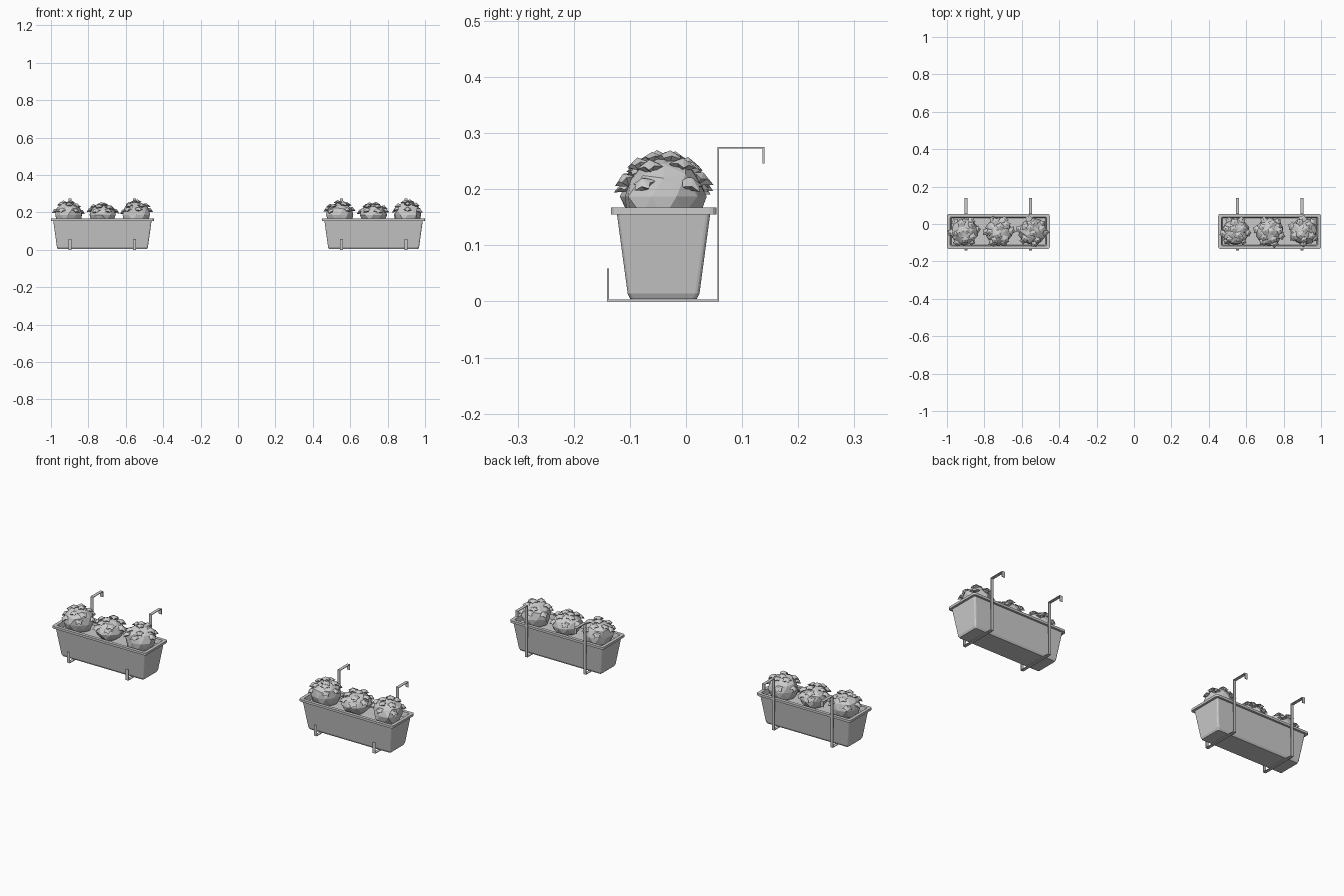
import bpy, bmesh, math, random
from mathutils import Vector, Matrix

random.seed(4)
cube = bpy.data.objects.get("Cube")
if cube:
    bpy.data.objects.remove(cube, do_unlink=True)

grey = bpy.data.materials.new("plain grey")
grey.use_nodes = True
grey.diffuse_color = (0.6, 0.6, 0.6, 1)
grey.node_tree.nodes["Principled BSDF"].inputs["Base Color"].default_value = (0.6, 0.6, 0.6, 1)

MID_Y = -0.04


def finish(name, bm, location):
    bmesh.ops.recalc_face_normals(bm, faces=bm.faces)
    mesh = bpy.data.meshes.new(name)
    bm.to_mesh(mesh)
    bm.free()
    mesh.materials.append(grey)
    obj = bpy.data.objects.new(name, mesh)
    obj.location = location
    bpy.context.collection.objects.link(obj)
    return obj


def rounded_ring(bm, hx, hy, z, r):
    """Rectangle with rounded corners, as a loop of vertices."""
    ring = []
    for corner, (sx, sy) in enumerate([(1, 1), (-1, 1), (-1, -1), (1, -1)]):
        for step in range(4):
            a = math.pi / 2 * (corner + step / 3)
            ring.append(bm.verts.new((sx * (hx - r) + r * math.cos(a),
                                      sy * (hy - r) + r * math.sin(a), z)))
    return ring


def planter(name, x):
    # Tapered trough, overhanging rim, inner wall and soil bed
    bm = bmesh.new()
    sections = [(0.238, 0.059, 0.004, 0.008), (0.243, 0.064, 0.014, 0.008),
                (0.263, 0.083, 0.155, 0.008), (0.275, 0.094, 0.155, 0.012),
                (0.275, 0.094, 0.167, 0.012), (0.258, 0.077, 0.167, 0.006),
                (0.252, 0.072, 0.142, 0.006)]
    rings = [rounded_ring(bm, *s) for s in sections]
    for low, high in zip(rings, rings[1:]):
        for i in range(len(low)):
            j = (i + 1) % len(low)
            bm.faces.new((low[i], low[j], high[j], high[i]))
    bm.faces.new(rings[0])
    bm.faces.new(rings[-1])
    finish(name, bm, (x, MID_Y, 0))


def bracket(name, x):
    # Bent flat strip that cradles the trough and hooks over a rail
    path = [(-0.139, 0.057), (-0.139, 0.0015), (0.0575, 0.0015),
            (0.0575, 0.274), (0.138, 0.274), (0.138, 0.247)]
    bm = bmesh.new()
    t = 0.0015
    for (y0, z0), (y1, z1) in zip(path, path[1:]):
        size = (0.016, abs(y1 - y0) + 2 * t, abs(z1 - z0) + 2 * t)
        centre = Vector((0, (y0 + y1) / 2, (z0 + z1) / 2))
        bmesh.ops.create_cube(bm, size=1, matrix=Matrix.Translation(centre)
                              @ Matrix.Diagonal((*size, 1)))
    finish(name, bm, (x, 0, 0))


def add_flower(bm, centre, direction, radius):
    # Five pointed star with a raised middle
    turn = Vector((0, 0, 1)).rotation_difference(direction).to_matrix()
    spin = random.uniform(0, 1)
    rim = []
    for i in range(10):
        a = spin + i * math.pi / 5
        r = radius * (1 if i % 2 else 0.62)
        p = Vector((r * math.cos(a), r * math.sin(a), 0 if i % 2 else 0.004))
        rim.append(bm.verts.new(centre + turn @ p))
    top = bm.verts.new(centre + turn @ Vector((0, 0, 0.013)))
    base = bm.verts.new(centre - turn @ Vector((0, 0, 0.012)))
    for i in range(10):
        a, b = rim[i], rim[(i + 1) % 10]
        bm.faces.new((a, b, top))
        bm.faces.new((b, a, base))


def plant(name, x, height, angle):
    # Faceted bush with star flowers spread over its upper half
    bm = bmesh.new()
    bmesh.ops.create_icosphere(bm, subdivisions=2, radius=0.075)
    for v in bm.verts:
        v.co *= random.uniform(0.91, 1.04)
    bmesh.ops.scale(bm, vec=(1, 1, height), verts=bm.verts)
    for ring, (count, elevation) in enumerate([(6, 0.35), (5, 0.85), (2, 1.3)]):
        for i in range(count):
            a = angle + ring * 0.6 + i * math.tau / count + random.uniform(-0.2, 0.2)
            e = elevation + random.uniform(-0.12, 0.12)
            d = Vector((math.cos(a) * math.cos(e), math.sin(a) * math.cos(e), math.sin(e)))
            centre = Vector((d.x, d.y, d.z * height)) * 0.073
            tilt = Vector((d.x * 0.5, d.y * 0.5, d.z + 0.5)).normalized()
            add_flower(bm, centre, tilt, random.uniform(0.021, 0.028))
    finish(name, bm, (x, MID_Y, 0.187))


for side, sx in (("right", -1), ("left", 1)):
    mid = sx * 0.725
    planter(side + "_planter", mid)
    for n, dx in enumerate((-0.172, 0.172)):
        bracket(f"{side}_bracket_{n + 1}", mid + dx)
    for n, (dx, height) in enumerate([(-0.182, 0.93), (0, 0.78), (0.182, 0.97)]):
        plant(f"{side}_plant_{n + 1}", mid + dx, height, n * 0.9 + sx)
